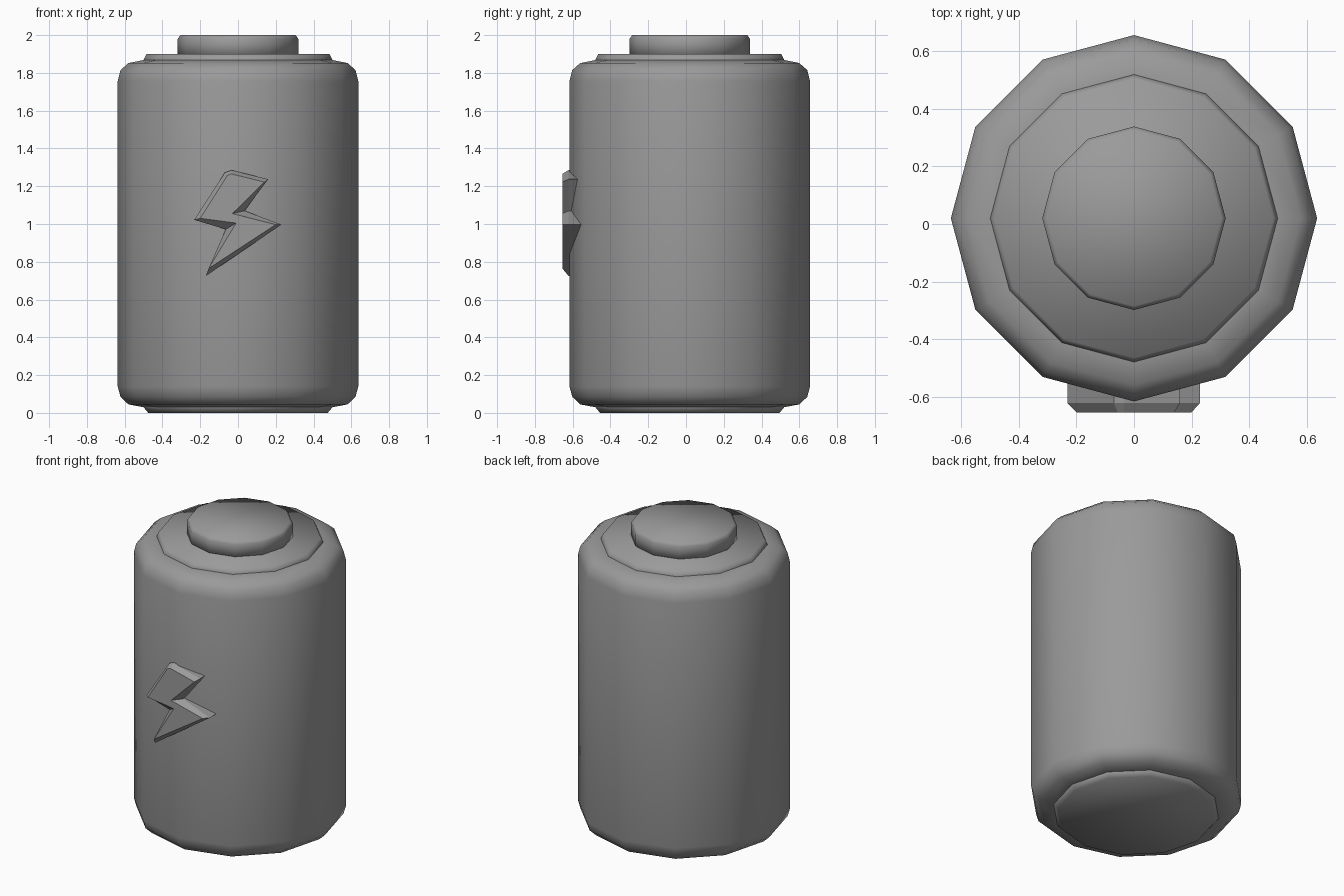
import bpy
from math import cos, sin, pi

if "Cube" in bpy.data.objects:
    bpy.data.objects.remove(bpy.data.objects["Cube"], do_unlink=True)

SIDES = 12
CENTRE_Y = 0.02

grey = bpy.data.materials.new("plain grey")
grey.use_nodes = True
COLOUR = (0.325, 0.325, 0.325, 1)
grey.diffuse_color = COLOUR
grey.node_tree.nodes["Principled BSDF"].inputs["Base Color"].default_value = COLOUR


def make(name, verts, faces):
    mesh = bpy.data.meshes.new(name)
    mesh.from_pydata(verts, [], faces)
    mesh.materials.append(grey)
    obj = bpy.data.objects.new(name, mesh)
    bpy.context.collection.objects.link(obj)
    return obj


def skin(rings, n):
    """Quads between consecutive rings, with both ends capped."""
    faces = [tuple(reversed(range(n)))]
    for k in range(rings - 1):
        a, b = k * n, (k + 1) * n
        faces += [(a + i, a + (i + 1) % n, b + (i + 1) % n, b + i) for i in range(n)]
    faces.append(tuple(range((rings - 1) * n, rings * n)))
    return faces


def turned(name, profile):
    """Low-sided turned solid from (radius, height) pairs, bottom first."""
    verts = [(r * sin(-2 * pi * i / SIDES), CENTRE_Y + r * cos(2 * pi * i / SIDES), z)
             for r, z in profile for i in range(SIDES)]
    obj = make(name, verts, skin(len(profile), SIDES))
    obj.data.shade_smooth()
    return obj


# Casing with rounded shoulders
turned("casing", [(0.5, 0.03), (0.58, 0.045), (0.622, 0.085), (0.637, 0.14),
                  (0.637, 1.755), (0.622, 1.815), (0.58, 1.852), (0.5, 1.868)])

# End plates and the raised contact
turned("bottom_plate", [(0.475, 0), (0.5, 0.03), (0.5, 0.06)])
turned("top_plate", [(0.5, 1.84), (0.5, 1.868), (0.485, 1.9)])
turned("top_contact", [(0.319, 1.88), (0.319, 1.98), (0.305, 2.0)])

# Bolt emblem with a bevelled front
outer = [(-0.17, 0.725), (0.23, 0.997), (0.035, 1.07), (0.16, 1.237),
         (-0.035, 1.285), (-0.07, 1.272), (-0.232, 1.022), (-0.065, 0.972)]
front = [(-0.155, 0.765), (0.2, 0.997), (-0.03, 1.055), (0.14, 1.222),
         (-0.035, 1.265), (-0.057, 1.256), (-0.2, 1.03), (-0.01, 1.005)]
layers = [(outer, -0.5), (outer, -0.622), (front, -0.655)]
make("bolt_emblem", [(x, y, z) for shape, y in layers for x, z in shape],
     skin(len(layers), len(outer)))
